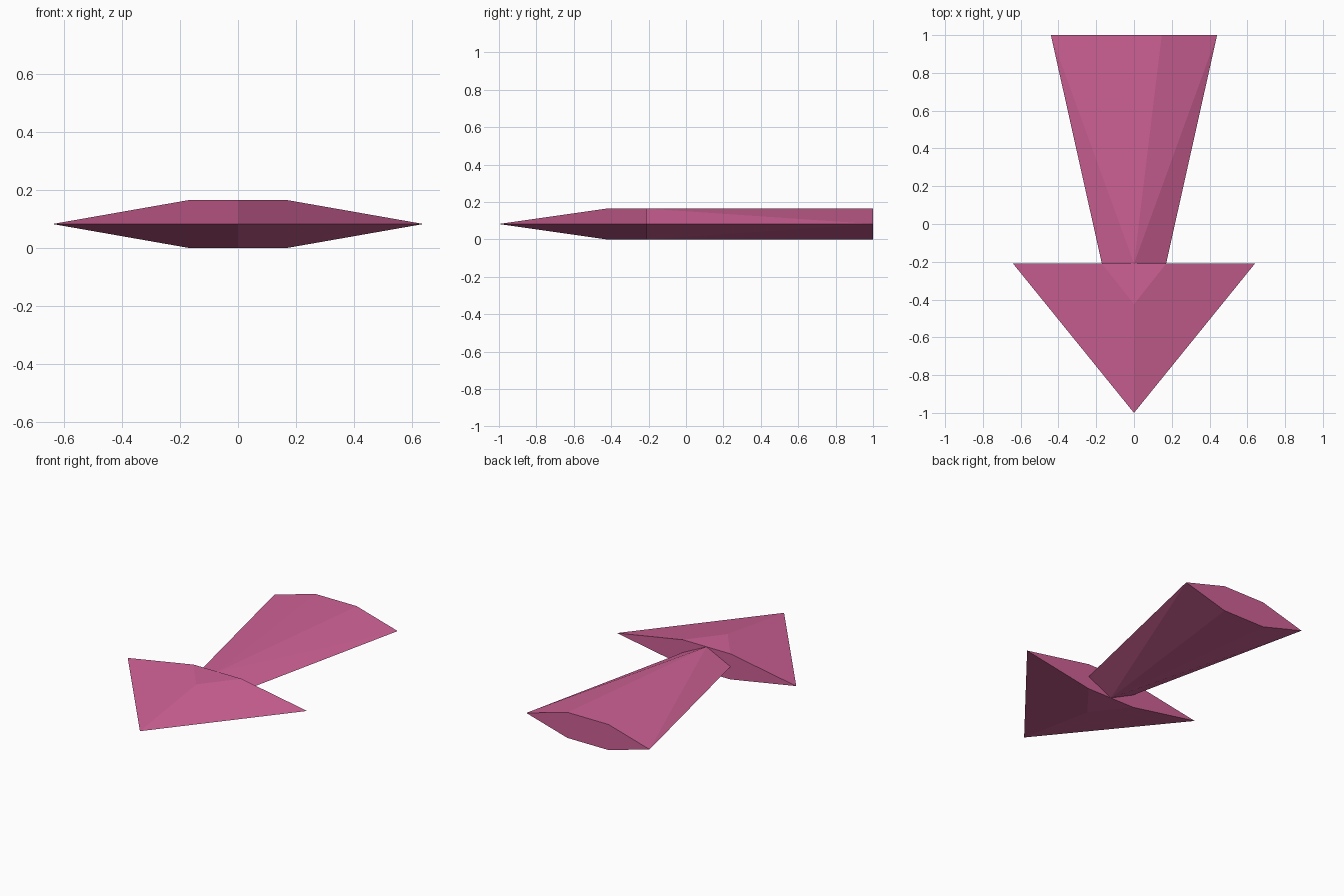
import bpy, bmesh

cube = bpy.data.objects.get("Cube")
if cube:
    bpy.data.objects.remove(cube, do_unlink=True)

MID = 0.0825   # height of the widest edge, half the thickness
JOIN = -0.21   # where the shaft meets the head

pink = bpy.data.materials.new("pink")
pink.use_nodes = True
color = (0.62, 0.12, 0.30, 1.0)
pink.diffuse_color = color
pink.node_tree.nodes["Principled BSDF"].inputs["Base Color"].default_value = color


def faceted_part(name, rim, ridge):
    """Solid hull of rim points at mid height and ridge points on top and bottom, mirrored in x."""
    points = {(s * x, y, MID) for x, y in rim for s in (-1, 1)}
    points |= {(s * x, y, z) for x, y in ridge for s in (-1, 1) for z in (0, 2 * MID)}
    bm = bmesh.new()
    for p in sorted(points):
        bm.verts.new(p)
    bmesh.ops.convex_hull(bm, input=bm.verts[:])
    bmesh.ops.dissolve_limit(bm, angle_limit=0.01, verts=bm.verts[:], edges=bm.edges[:])
    bmesh.ops.recalc_face_normals(bm, faces=bm.faces[:])
    mesh = bpy.data.meshes.new(name)
    bm.to_mesh(mesh)
    bm.free()
    mesh.materials.append(pink)
    obj = bpy.data.objects.new(name, mesh)
    bpy.context.collection.objects.link(obj)
    return obj


# Pointed head with a small flat triangle on top and bottom
faceted_part("arrow_head", rim=[(0, -1), (0.64, JOIN)], ridge=[(0.17, JOIN), (0, -0.425)])

# Shaft widening from a diamond at the head to a hexagon at the rear
faceted_part("arrow_shaft", rim=[(0.17, JOIN), (0.44, 1)], ridge=[(0, JOIN), (0.147, 1)])
